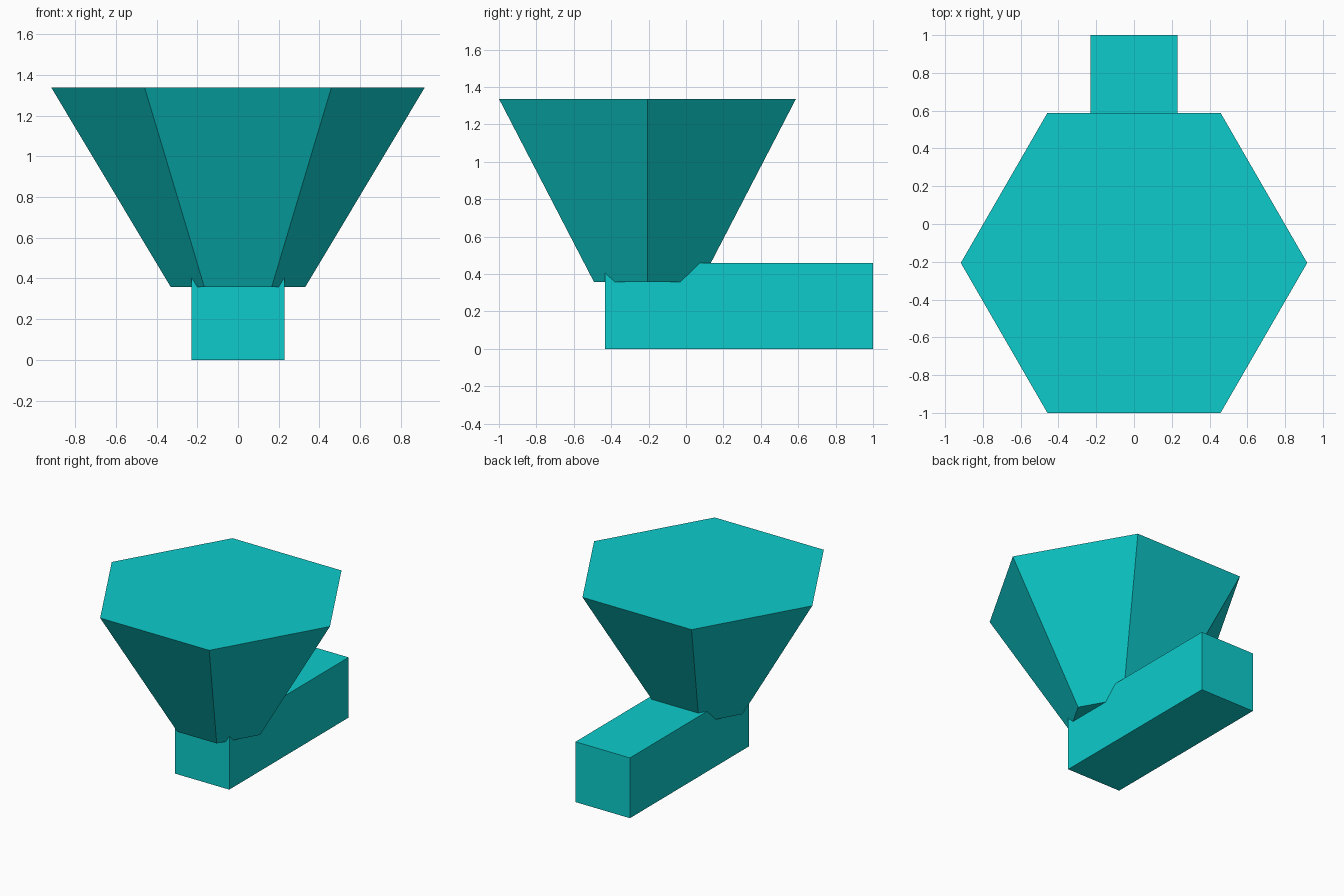
import bpy
import bmesh
import math
from mathutils import Matrix

cube = bpy.data.objects.get("Cube")
if cube:
    bpy.data.objects.remove(cube, do_unlink=True)

# Single flat colour
teal = bpy.data.materials.new("bright_teal")
teal.use_nodes = True
color = (0.004, 0.6, 0.604, 1)
teal.diffuse_color = color
teal.node_tree.nodes["Principled BSDF"].inputs["Base Color"].default_value = color


def add_part(name, bm, location):
    bmesh.ops.recalc_face_normals(bm, faces=bm.faces)
    mesh = bpy.data.meshes.new(name)
    bm.to_mesh(mesh)
    bm.free()
    mesh.materials.append(teal)
    obj = bpy.data.objects.new(name, mesh)
    obj.location = location
    bpy.context.collection.objects.link(obj)
    return obj


# Six-sided hopper, wide at the top, with corners on the x axis
bottom, top = 0.357, 1.337
rings = ((0.33, bottom), (0.917, top))
bm = bmesh.new()
loops = [[bm.verts.new((r * math.cos(i * math.pi / 3), r * math.sin(i * math.pi / 3), z))
          for i in range(6)] for r, z in rings]
for loop in loops:
    bm.faces.new(loop)
for i in range(6):
    j = (i + 1) % 6
    bm.faces.new((loops[0][i], loops[0][j], loops[1][j], loops[1][i]))
add_part("hopper", bm, (0, -0.206, 0))

# Long rectangular base that runs out to the back
front, back, height, width = -0.432, 1.0, 0.458, 0.458
bm = bmesh.new()
bmesh.ops.create_cube(bm, size=1, matrix=Matrix.Diagonal((width, back - front, height, 1)))
add_part("base_block", bm, (0, (front + back) / 2, height / 2))
